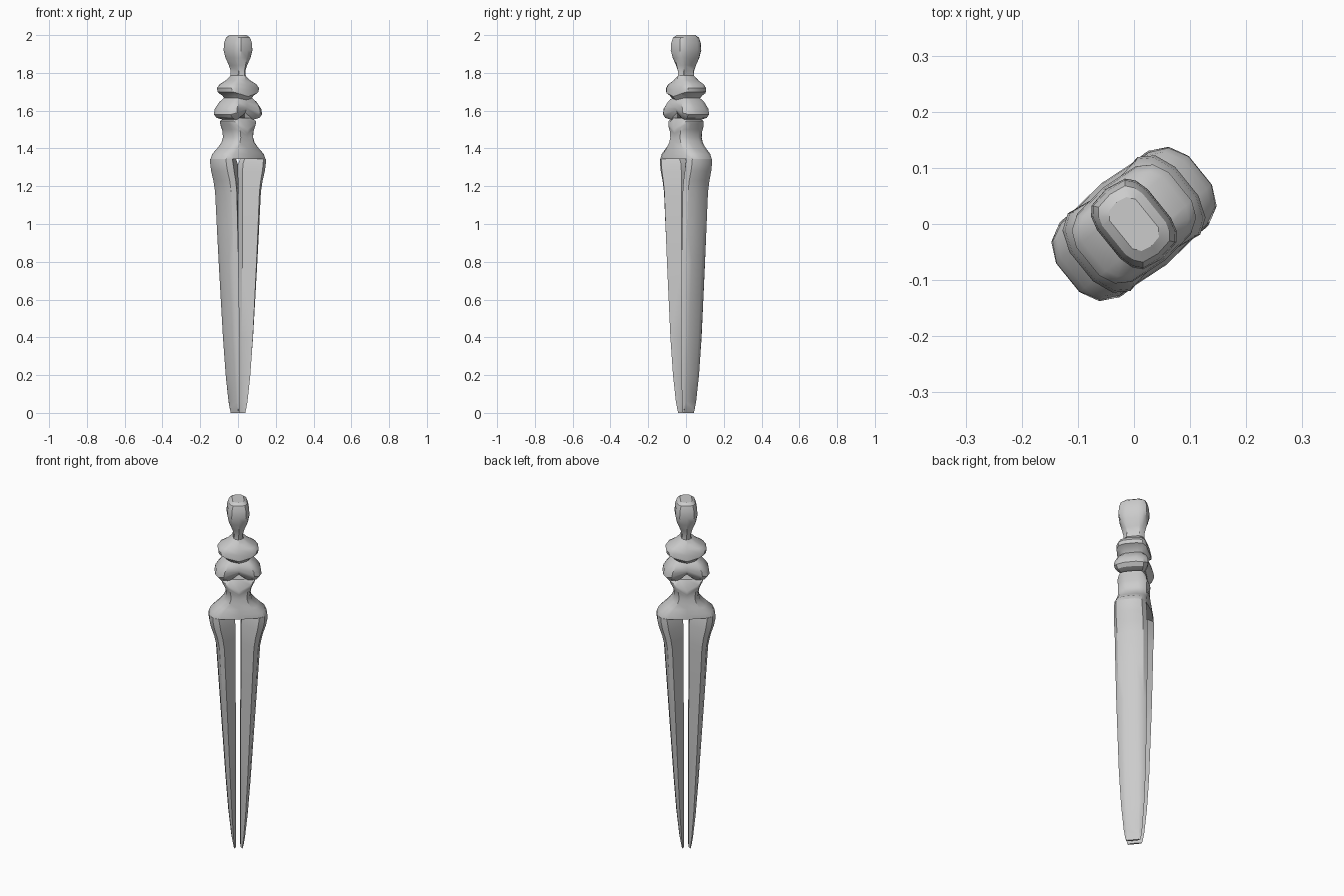
import bpy, bmesh, math
from mathutils import Matrix

cube = bpy.data.objects.get("Cube")
if cube:
    bpy.data.objects.remove(cube, do_unlink=True)

TURN = Matrix.Rotation(math.radians(39), 4, 'Z')
STRIP = 0.033  # half width of the flat side strip

grey = bpy.data.materials.new("plain grey")
grey.use_nodes = True
colour = (0.6, 0.6, 0.6, 1)
grey.diffuse_color = colour
grey.node_tree.nodes["Principled BSDF"].inputs["Base Color"].default_value = colour


def loft(name, rings):
    """Skin a closed stack of rings and smooth its soft edges."""
    bm = bmesh.new()
    stack = [[bm.verts.new(p) for p in ring] for ring in rings]
    for a, b in zip(stack, stack[1:]):
        for i in range(len(a)):
            j = (i + 1) % len(a)
            bm.faces.new((a[i], a[j], b[j], b[i]))
    bm.faces.new(stack[0])
    bm.faces.new(stack[-1])
    bmesh.ops.recalc_face_normals(bm, faces=bm.faces)
    mesh = bpy.data.meshes.new(name)
    bm.to_mesh(mesh)
    bm.free()
    mesh.materials.append(grey)
    obj = bpy.data.objects.new(name, mesh)
    bpy.context.collection.objects.link(obj)
    obj.matrix_world = TURN
    bpy.ops.object.select_all(action='DESELECT')
    obj.select_set(True)
    bpy.context.view_layer.objects.active = obj
    bpy.ops.object.shade_smooth_by_angle(angle=math.radians(32))
    return obj


def body_ring(z, w, keel, ridge, dip):
    """Keeled section, mirrored to all four quarters."""
    q = [(w, STRIP, z), (0.88 * w, max(STRIP, 0.8 * ridge), z),
         (0.66 * w, ridge, z + 0.3 * dip)]
    back = q + [(0, keel, z + dip)] + [(-x, y, h) for x, y, h in reversed(q)]
    return back + [(x, -y, h) for x, y, h in reversed(back)]


def leg_ring(z, outer, inner, ridge, side):
    """Leg section: flat outside, ridged front and back, thin inside."""
    span = outer - inner
    half = [(outer, min(STRIP, ridge)), (inner + 0.87 * span, 0.8 * ridge),
            (inner + 0.63 * span, ridge), (inner, 0.6 * STRIP)]
    full = half + [(x, -y) for x, y in reversed(half)]
    return [(side * x, y, z) for x, y in full]


# Sections: height, half width, keel depth, ridge depth, keel dip
head = [(2.0, .030, .050, .046, 0), (1.987, .046, .068, .063, 0),
        (1.96, .055, .076, .071, 0), (1.92, .058, .080, .073, 0),
        (1.88, .050, .074, .064, 0), (1.84, .033, .063, .050, 0),
        (1.81, .023, .055, .042, 0), (1.785, .026, .054, .042, 0)]
shoulders = [(1.785, .026, .054, .042, 0), (1.76, .055, .063, .055, 0),
             (1.74, .092, .073, .068, 0), (1.72, .106, .082, .076, -.01),
             (1.70, .102, .085, .078, -.025), (1.688, .078, .078, .07, -.025),
             (1.665, .060, .066, .060, -.01)]
bust = [(1.67, .060, .066, .060, -.01), (1.645, .088, .075, .078, 0),
        (1.61, .116, .076, .087, .01), (1.58, .121, .073, .089, .03),
        (1.562, .105, .068, .083, .04), (1.55, .060, .060, .062, .04)]
hips = [(1.56, .060, .060, .055, 0), (1.545, .088, .082, .072, -.045),
        (1.53, .083, .080, .075, -.05), (1.50, .068, .075, .074, -.03),
        (1.46, .062, .077, .074, -.01), (1.43, .074, .082, .075, 0),
        (1.40, .104, .087, .078, 0), (1.37, .140, .091, .082, 0),
        (1.345, .151, .093, .083, 0)]
for name, part in (("head", head), ("shoulders", shoulders),
                   ("bust", bust), ("hips", hips)):
    loft(name, [body_ring(*s) for s in part])

# Legs: height, outer, inner, ridge depth
leg = [(1.345, .151, .030, .083), (1.32, .152, .018, .085),
       (1.28, .144, .015, .086), (1.23, .127, .014, .086),
       (1.17, .114, .014, .085), (1.0, .103, .014, .083),
       (.8, .090, .013, .080), (.4, .064, .012, .070),
       (.2, .049, .012, .060), (.06, .034, .012, .048),
       (.02, .027, .012, .042), (0, .023, .013, .037)]
for name, side in (("left_leg", 1), ("right_leg", -1)):
    loft(name, [leg_ring(*s, side) for s in leg])
